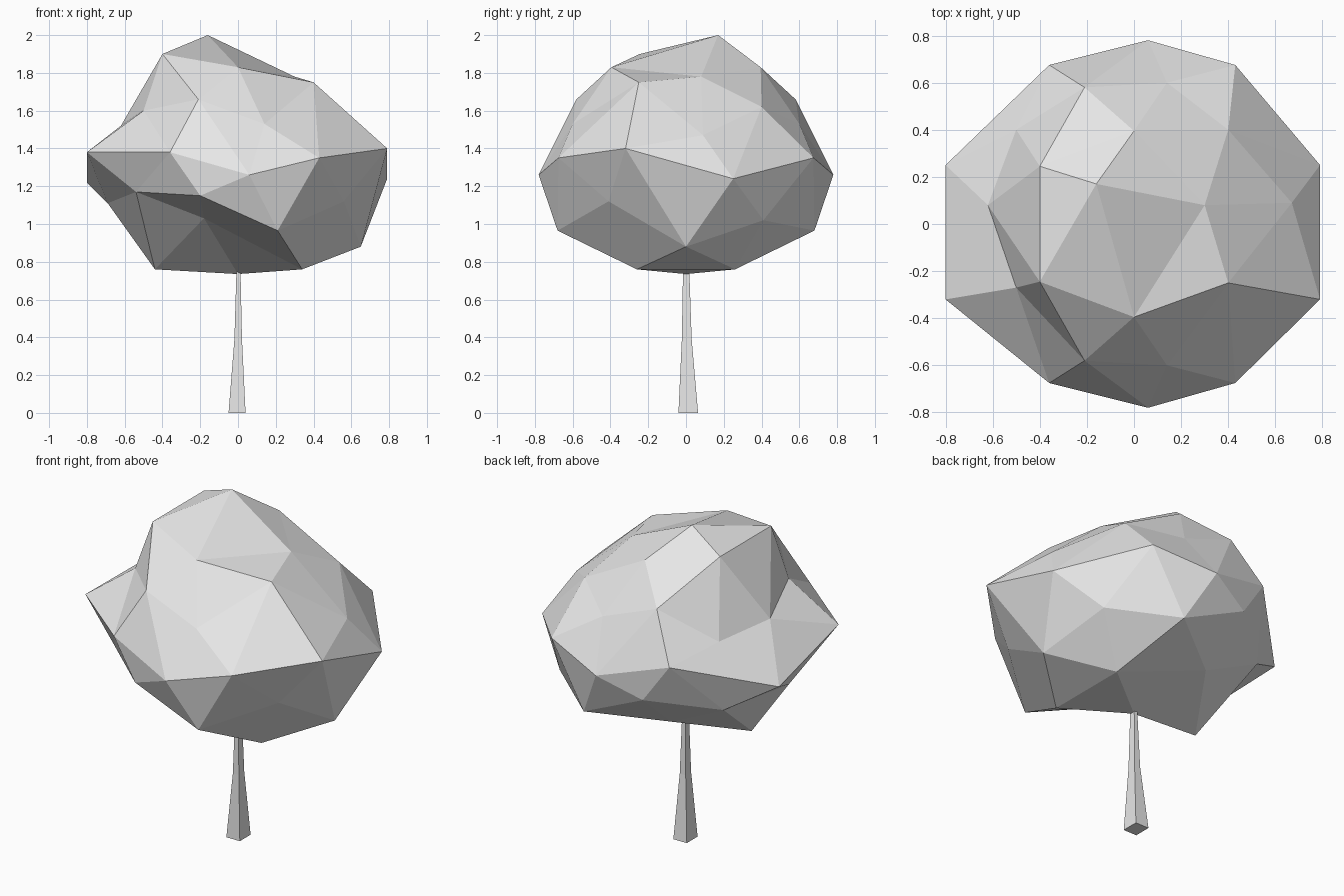
import bpy
import bmesh
import math

cube = bpy.data.objects.get("Cube")
if cube:
    bpy.data.objects.remove(cube, do_unlink=True)

# One plain grey for the whole tree
grey = bpy.data.materials.new("light_grey")
grey.use_nodes = True
grey.diffuse_color = (0.8, 0.8, 0.8, 1)
shader = next(n for n in grey.node_tree.nodes if n.type == "BSDF_PRINCIPLED")
shader.inputs["Base Color"].default_value = (0.8, 0.8, 0.8, 1)


def finish(bm, name):
    """Turn a bmesh into a flat-shaded grey object."""
    bmesh.ops.recalc_face_normals(bm, faces=bm.faces)
    mesh = bpy.data.meshes.new(name)
    bm.to_mesh(mesh)
    bm.free()
    mesh.materials.append(grey)
    obj = bpy.data.objects.new(name, mesh)
    bpy.context.collection.objects.link(obj)
    return obj


# Canopy rings from the top down: first angle, angle step, half-ring points
# (the half ring runs from +x round to -x and is mirrored to the other side)
RINGS = [
    (0, 360, [(-.16, .17, 2)]),
    (0, 72, [(.3, .08, 1.78), (0, .395, 1.83), (-.4, .245, 1.9)]),
    (0, 36, [(.67, .09, 1.47), (.4, .25, 1.75), (.14, .6, 1.53),
             (-.21, .58, 1.66), (-.5, .27, 1.6), (-.62, .08, 1.52)]),
    (18, 36, [(.79, .32, 1.4), (.43, .675, 1.35), (.06, .78, 1.26),
              (-.36, .675, 1.38), (-.8, .32, 1.38)]),
    (0, 36, [(.65, 0, .88), (.56, .41, 1.12), (.21, .68, .965),
             (-.2, .7, 1.15), (-.54, .41, 1.17), (-.69, 0, 1.11)]),
    (36, 72, [(.34, .26, .76), (-.18, .4, 1.03), (-.44, 0, .76)]),
    (0, 360, [(0, 0, .735)]),
]

# The back half sags in places: (ring, index) -> (outward shift, height shift)
BACK_SAG = {
    (2, 1): (.15, -.13), (2, 4): (.13, -.13),
    (3, 0): (-.07, -.16), (3, 4): (-.07, -.16),
    (4, 1): (0, -.1), (4, 4): (0, -.1), (5, 1): (0, -.13),
}


def canopy_position(co):
    """Move a unit-sphere vertex to its place on the lumpy canopy."""
    ring = sum(co.z < level for level in (.95, .7, .2, -.2, -.7, -.95))
    start, step, points = RINGS[ring]
    on_axis = math.hypot(co.x, co.y) < .01
    angle = 0 if on_axis else math.degrees(math.atan2(abs(co.y), co.x))
    index = round((angle - start) / step)
    x, y, z = points[index]
    if co.y > .01:
        out, lift = BACK_SAG.get((ring, index), (0, 0))
        return x, y + out, z + lift
    return x, (-y if co.y < -.01 else y), z


# Canopy: a coarse icosphere pulled into an irregular crown
bm = bmesh.new()
bmesh.ops.create_icosphere(bm, subdivisions=2, radius=1)
for v in bm.verts:
    v.co = canopy_position(v.co)
finish(bm, "canopy")

# Trunk: a square column, flared at the foot and thin at the top
# each section: height, half width, half depth, centre x, centre y
SECTIONS = [(0, .045, .052, -.005, .012), (.39, .02, .026, .001, .004),
            (.86, .008, .014, .003, 0)]
bm = bmesh.new()
loops = []
for z, hx, hy, cx, cy in SECTIONS:
    loops.append([bm.verts.new((cx + sx * hx, cy + sy * hy, z))
                  for sx, sy in ((-1, -1), (1, -1), (1, 1), (-1, 1))])
for low, high in zip(loops, loops[1:]):
    for i in range(4):
        j = (i + 1) % 4
        bm.faces.new((low[i], low[j], high[j], high[i]))
bm.faces.new(loops[0][::-1])
bm.faces.new(loops[-1])
finish(bm, "trunk")
